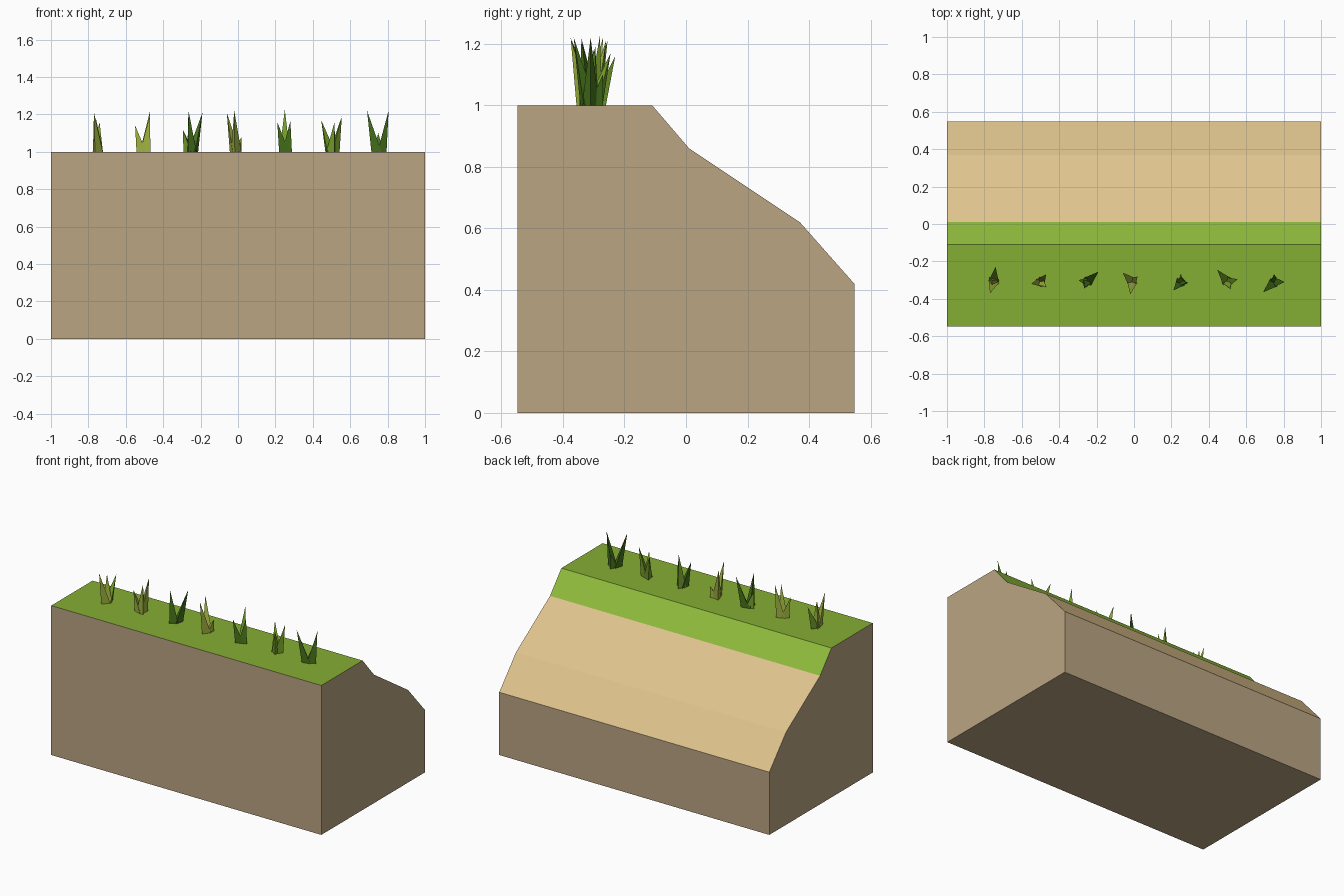
import bpy, bmesh, math
from mathutils import Vector

if "Cube" in bpy.data.objects:
    bpy.data.objects.remove(bpy.data.objects["Cube"])


def material(name, rgb):
    # sRGB 0-255 to linear
    m = bpy.data.materials.new(name)
    m.diffuse_color = [(c / 255) ** 2.2 for c in rgb] + [1]
    m.use_nodes = True
    m.node_tree.nodes["Principled BSDF"].inputs["Base Color"].default_value = m.diffuse_color
    return m


def make_object(name, bm, mats):
    bmesh.ops.recalc_face_normals(bm, faces=bm.faces)
    me = bpy.data.meshes.new(name)
    bm.to_mesh(me)
    bm.free()
    for m in mats:
        me.materials.append(m)
    ob = bpy.data.objects.new(name, me)
    bpy.context.collection.objects.link(ob)
    return ob


earth = material("earth", (186, 163, 130))
sand = material("sand", (222, 194, 140))
turf = material("turf", (132, 173, 55))
turf_edge = material("turf_edge", (142, 186, 62))
blades = [material("blade_light", (158, 178, 66)),
          material("blade_mid", (118, 160, 46)),
          material("blade_dark", (74, 118, 34))]

# Bank: side profile (y, z) extruded along x, one material per profile segment
D = 0.547
profile = [(-D, 0), (D, 0), (D, 0.42), (0.37, 0.62), (0.01, 0.86), (-0.11, 1), (-D, 1)]
slots = [0, 0, 1, 1, 3, 2, 0]
bm = bmesh.new()
left, right = [[bm.verts.new((x, y, z)) for y, z in profile] for x in (-1, 1)]
bm.faces.new(left)
bm.faces.new(right)
n = len(profile)
for i, slot in enumerate(slots):
    j = (i + 1) % n
    bm.faces.new((left[i], left[j], right[j], right[i])).material_index = slot
make_object("bank", bm, [earth, sand, turf, turf_edge])

# Grass tufts: centre x, colour of each blade, blade tips
tufts = [
    (-0.75, (0, 1, 0), [(-0.77, -0.37, 1.21), (-0.74, -0.23, 1.16), (-0.76, -0.30, 1.18)]),
    (-0.50, (0, 0, 0), [(-0.47, -0.27, 1.22), (-0.55, -0.32, 1.14), (-0.47, -0.335, 1.2)]),
    (-0.25, (2, 1, 2), [(-0.19, -0.255, 1.21), (-0.295, -0.30, 1.12), (-0.265, -0.34, 1.22)]),
    (-0.01, (0, 0, 0), [(-0.06, -0.26, 1.21), (-0.02, -0.375, 1.22), (0.02, -0.28, 1.08)]),
    (0.25, (2, 2, 1), [(0.21, -0.355, 1.16), (0.28, -0.315, 1.165), (0.25, -0.28, 1.225)]),
    (0.50, (1, 1, 1), [(0.445, -0.245, 1.17), (0.555, -0.295, 1.19), (0.515, -0.345, 1.155)]),
    (0.75, (2, 2, 2), [(0.69, -0.365, 1.22), (0.805, -0.31, 1.22), (0.75, -0.27, 1.1)]),
]
for k, (cx, colours, tips) in enumerate(tufts):
    bm = bmesh.new()
    centre = Vector((cx, -0.31, 0.995))
    for slot, tip in zip(colours, tips):
        # three-sided blade leaning from the tuft centre to its tip
        lean = Vector(tip) - centre
        lean.z = 0
        foot = centre + lean * 0.2
        start = math.atan2(lean.y, lean.x)
        base = [bm.verts.new(foot + 0.033 * Vector((math.cos(a), math.sin(a), 0)))
                for a in (start + t * math.tau / 3 for t in range(3))]
        top = bm.verts.new(tip)
        faces = [bm.faces.new(base)]
        faces += [bm.faces.new((base[i], base[(i + 1) % 3], top)) for i in range(3)]
        for f in faces:
            f.material_index = slot
    make_object(f"grass_tuft_{k + 1}", bm, blades)
